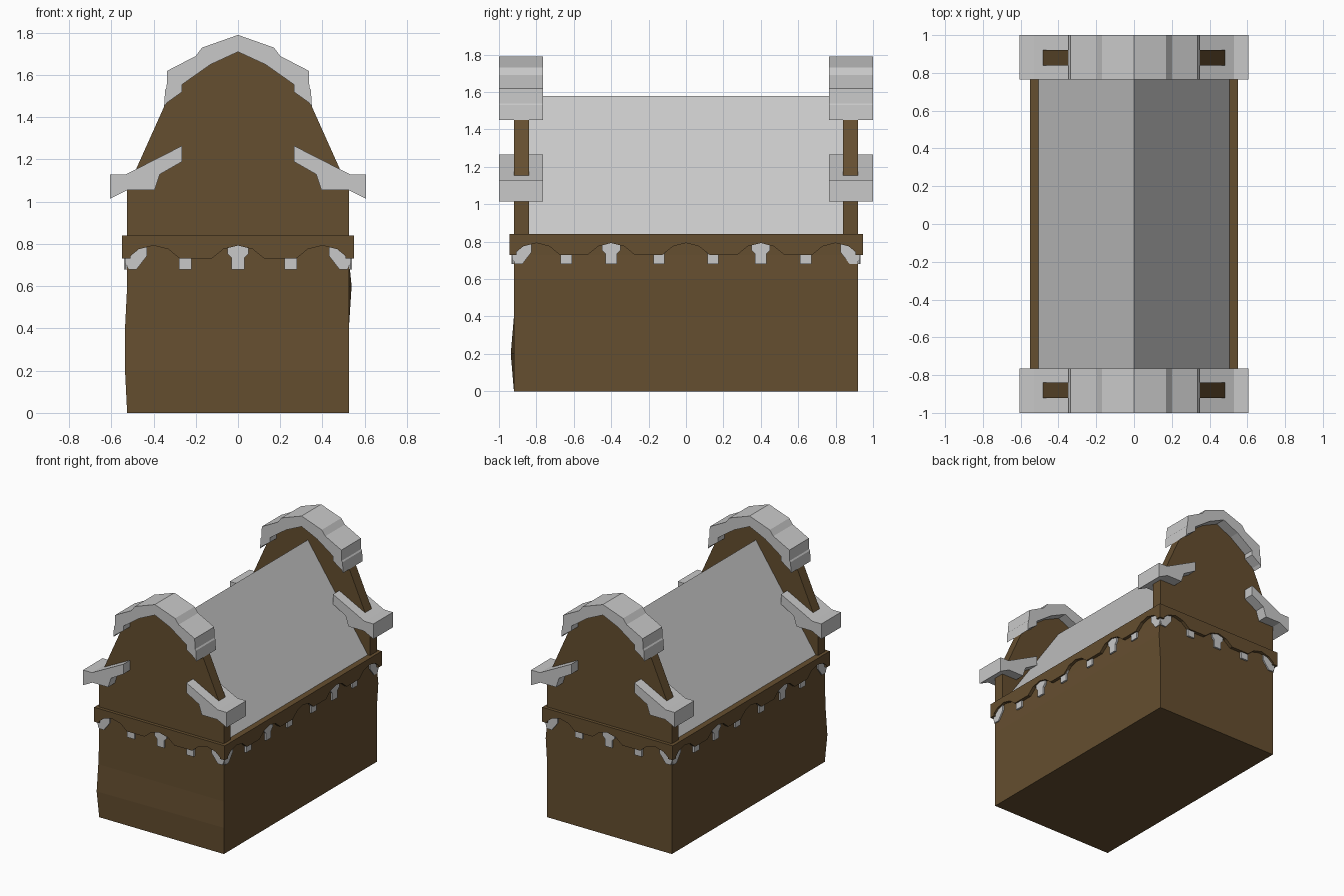
import bpy
import bmesh
from mathutils import Vector

old = bpy.data.objects.get("Cube")
if old:
    bpy.data.objects.remove(old, do_unlink=True)


def material(name, rgb):
    m = bpy.data.materials.new(name)
    m.use_nodes = True
    m.diffuse_color = (*rgb, 1)
    bsdf = next(n for n in m.node_tree.nodes if n.type == 'BSDF_PRINCIPLED')
    bsdf.inputs["Base Color"].default_value = (*rgb, 1)
    return m


WOOD = material("brown wood", (0.13, 0.077, 0.029))
STONE = material("pale grey stone", (0.58, 0.58, 0.58))


def finish(name, bm, mat):
    bmesh.ops.recalc_face_normals(bm, faces=bm.faces)
    me = bpy.data.meshes.new(name)
    bm.to_mesh(me)
    bm.free()
    me.materials.append(mat)
    ob = bpy.data.objects.new(name, me)
    bpy.context.collection.objects.link(ob)
    return ob


def prism(name, profile, near, far, mat, along='y'):
    """Extrude a (horizontal, z) outline along one axis from near to far."""
    bm = bmesh.new()
    if along == 'y':
        pts, step = [(u, near, z) for u, z in profile], Vector((0, far - near, 0))
    else:
        pts, step = [(near, u, z) for u, z in profile], Vector((far - near, 0, 0))
    face = bm.faces.new([bm.verts.new(p) for p in pts])
    res = bmesh.ops.extrude_face_region(bm, geom=[face])
    moved = [v for v in res["geom"] if isinstance(v, bmesh.types.BMVert)]
    bmesh.ops.translate(bm, verts=moved, vec=step)
    return finish(name, bm, mat)


def mirrored(half):
    """Complete a symmetric outline whose half runs from +x side."""
    return half + [(-u, z) for u, z in reversed(half) if u > 0]


# Body: box with slightly uneven corner posts
HX, HY, RIM = 0.525, 0.92, 0.84
body = bmesh.new()
rings = []
for z in (0, 0.2, 0.4, 0.6, 0.73, RIM):
    ring = []
    for sx, sy in ((-1, -1), (1, -1), (1, 1), (-1, 1)):
        dx = dy = 0
        if sx < 0 and sy < 0 and z in (0.2, 0.4):
            dx, dy = 0.01, 0.017 if z == 0.2 else -0.003
        if sx > 0 and sy > 0 and z == 0.6:
            dx = 0.013
        ring.append(body.verts.new((sx * (HX + dx), sy * (HY + dy), z)))
    rings.append(ring)
for low, high in zip(rings, rings[1:]):
    for i in range(4):
        j = (i + 1) % 4
        body.faces.new((low[i], low[j], high[j], high[i]))
body.faces.new(rings[0])
body.faces.new(rings[-1])
finish("body", body, WOOD)

# Roof between the gables
prism("roof", [(-0.505, RIM), (0.505, RIM), (0, 1.58)], -0.84, 0.84, STONE)

# Outlines for the gable ends
gable = mirrored([(HX, RIM), (HX, 1.06), (0.48, 1.16), (0.35, 1.45),
                  (0.29, 1.56), (0.13, 1.66), (0, 1.72)])
cap = mirrored([(0.35, 1.45), (0.345, 1.53), (0.338, 1.54), (0.335, 1.62),
                (0.2, 1.69), (0.17, 1.73), (0, 1.79)])
cap += mirrored([(0.335, 1.47), (0.265, 1.52), (0.265, 1.555),
                 (0.13, 1.65), (0, 1.71)])[::-1]
eave = [(0.265, 1.265), (0.53, 1.13), (0.605, 1.13), (0.605, 1.015),
        (0.525, 1.055), (0.395, 1.055), (0.37, 1.13), (0.265, 1.19)]

for s, end in ((-1, "front"), (1, "back")):
    prism(end + "_gable", gable, s * 0.84, s * HY, WOOD)
    prism(end + "_ridge_cap", cap, s * 0.765, s, STONE)
    for m, side in ((-1, "right"), (1, "left")):
        prism(f"{end}_{side}_eave", [(m * u, z) for u, z in eave],
              s * 0.765, s, STONE)


# Scalloped trim band
def scallop(half, peaks):
    pts = [(half, RIM), (-half, RIM), (-half, 0.73)]
    for p in peaks:
        pts += [(p + d, z) for d, z in ((-0.125, 0.73), (-0.07, 0.775),
                                        (0, 0.793), (0.07, 0.775), (0.125, 0.73))]
    return pts + [(half, 0.73)]


# Small brackets tucked under the band
bracket = [(-0.05, 0.8), (-0.05, 0.755), (-0.03, 0.735), (-0.03, 0.68),
           (0.03, 0.68), (0.03, 0.735), (0.05, 0.755), (0.05, 0.8)]
corner = [(0.005, 0.79), (0.01, 0.72), (-0.005, 0.68), (-0.045, 0.68),
          (-0.095, 0.745), (-0.095, 0.79)]


def dress_side(label, s, axis, wall, length, peaks, spots):
    prism(label + "_trim", scallop(length + 0.025, peaks),
          s * (wall - 0.015), s * (wall + 0.025), WOOD, axis)
    for i, c in enumerate(spots):
        prism(f"{label}_bracket_{i + 1}", [(c + u, z) for u, z in bracket],
              s * (wall - 0.01), s * (wall + 0.014), STONE, axis)
    for m in (-1, 1):
        prism(f"{label}_corner_bracket", [(m * (length + u), z) for u, z in corner],
              s * (wall - 0.01), s * (wall + 0.01), STONE, axis)


for s, end, side in ((-1, "front", "right"), (1, "back", "left")):
    dress_side(end, s, 'y', HY, HX, (-0.4, 0, 0.4), (-0.25, 0, 0.25))
    dress_side(side, s, 'x', HX, HY, (-0.8, -0.4, 0, 0.4, 0.8),
               (-0.64, -0.4, -0.145, 0.145, 0.4, 0.64))
